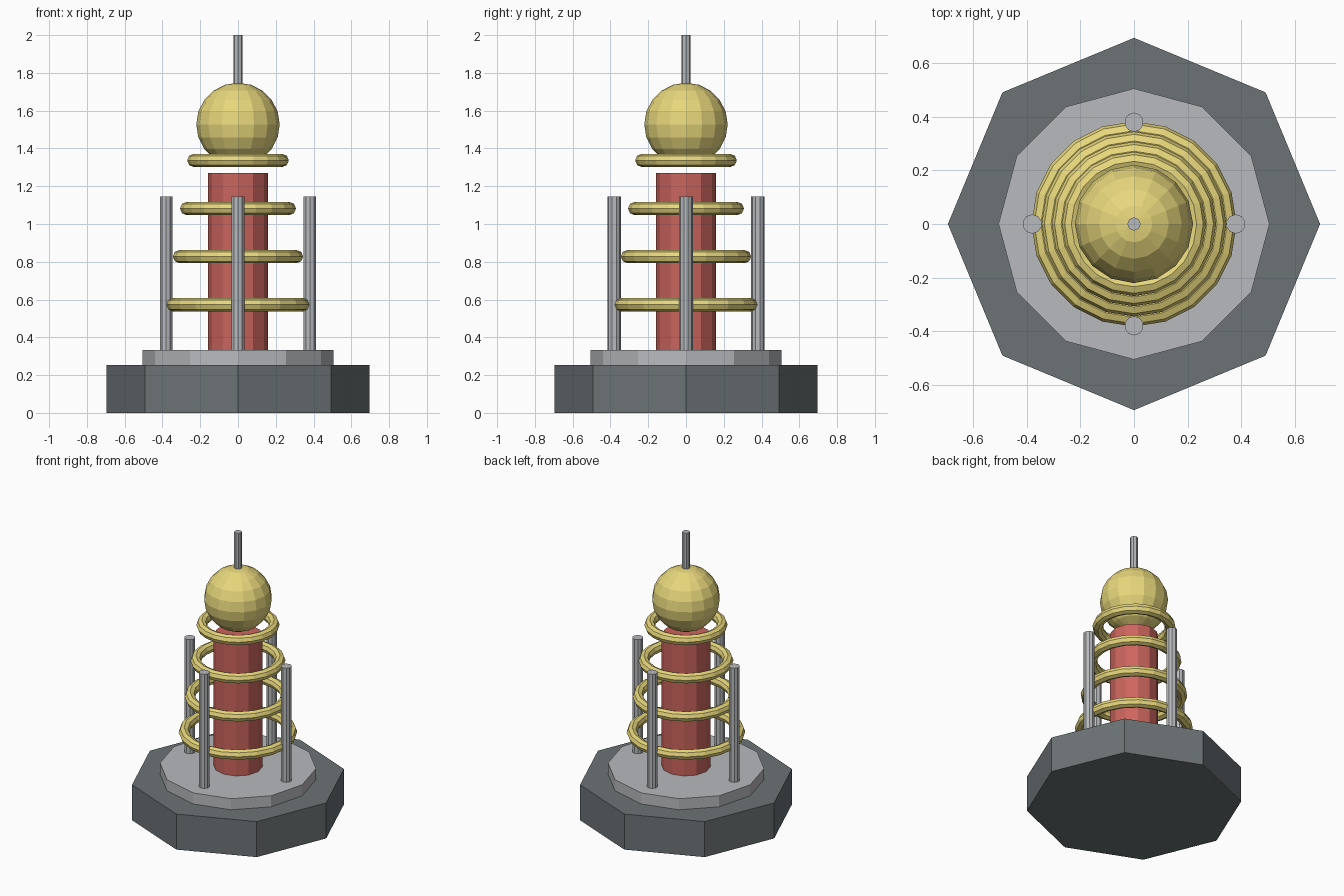
import bpy
from math import cos, sin, pi

if "Cube" in bpy.data.objects:
    bpy.data.objects.remove(bpy.data.objects["Cube"])


def material(name, rgb):
    m = bpy.data.materials.new(name)
    m.diffuse_color = (*rgb, 1)
    m.use_nodes = True
    m.node_tree.nodes["Principled BSDF"].inputs["Base Color"].default_value = m.diffuse_color
    return m


DARK = material("dark_grey", (0.15, 0.17, 0.18))
LIGHT = material("light_grey", (0.48, 0.49, 0.51))
RED = material("red", (0.60, 0.13, 0.11))
YELLOW = material("yellow", (0.80, 0.68, 0.20))


def finish(name, mat):
    o = bpy.context.object
    o.name = name
    o.data.materials.append(mat)
    return o


def prism(name, mat, sides, r, z0, z1, x=0, y=0):
    bpy.ops.mesh.primitive_cylinder_add(
        vertices=sides, radius=r, depth=z1 - z0, location=(x, y, (z0 + z1) / 2))
    return finish(name, mat)


# Stepped base
prism("base", DARK, 8, 0.695, 0, 0.253)
prism("base_plate", LIGHT, 12, 0.506, 0.253, 0.332)

# Central core
prism("core_column", RED, 12, 0.158, 0.332, 1.27)

# Tapering stack of coil rings
for i in range(4):
    bpy.ops.mesh.primitive_torus_add(
        major_segments=20, minor_segments=8, major_radius=0.348 - 0.038 * i,
        minor_radius=0.035, location=(0, 0, 0.573 + 0.2545 * i))
    finish(f"coil_ring_{i + 1}", YELLOW)

# Four support posts
for i in range(4):
    a = i * pi / 2
    prism(f"support_post_{i + 1}", LIGHT, 10, 0.036, 0.332, 1.145,
          0.38 * cos(a), 0.38 * sin(a))

# Top sphere and antenna
bpy.ops.mesh.primitive_uv_sphere_add(
    segments=16, ring_count=10, radius=0.221, location=(0, 0, 1.527))
finish("top_sphere", YELLOW)
prism("antenna", LIGHT, 8, 0.025, 1.70, 2.0)
